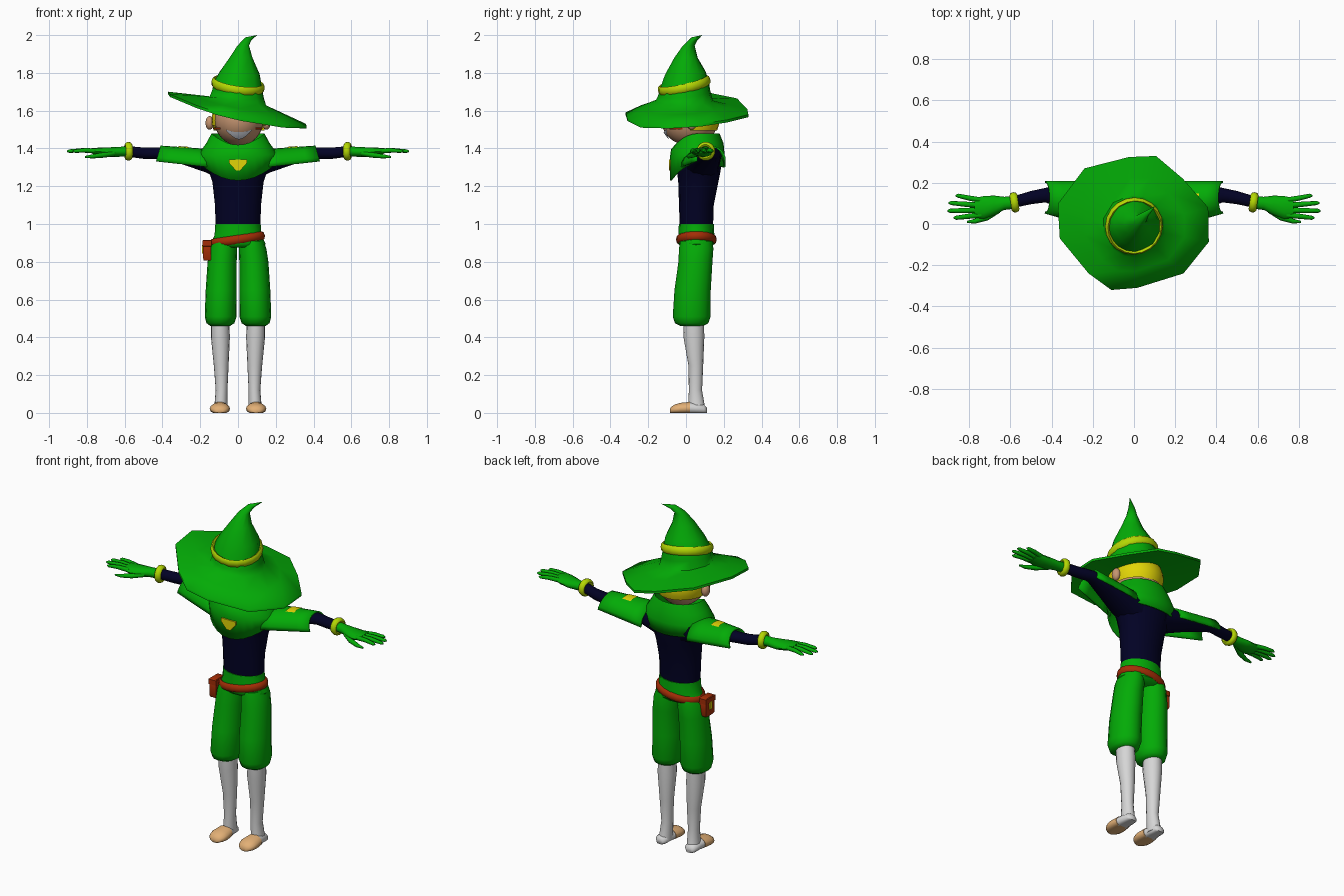
import bpy, bmesh, math
from mathutils import Vector, Euler

if "Cube" in bpy.data.objects:
    bpy.data.objects.remove(bpy.data.objects["Cube"])

def mat(name, r, g, b):
    m = bpy.data.materials.new(name)
    m.diffuse_color = (r, g, b, 1)
    m.use_nodes = True
    m.node_tree.nodes["Principled BSDF"].inputs["Base Color"].default_value = m.diffuse_color
    return m

GREEN = mat("leaf green", 0.001, 0.41, 0.002)
NAVY = mat("dark navy", 0.0005, 0.0005, 0.018)
LIME = mat("lime yellow", 0.46, 0.68, 0.001)
YELLOW = mat("golden yellow", 0.76, 0.66, 0.002)
BROWN = mat("red brown", 0.37, 0.027, 0.002)
SKIN = mat("skin", 0.56, 0.3, 0.165)
WHITE = mat("sock white", 0.67, 0.67, 0.67)
TAN = mat("shoe tan", 0.76, 0.43, 0.18)
GREY = mat("smile grey", 0.6, 0.62, 0.68)
TAU = 2 * math.pi

def make(name, verts, faces, m, mirror=False, thick=0, angle=50):
    me = bpy.data.meshes.new(name)
    me.from_pydata(verts, [], faces)
    me.materials.append(m)
    ob = bpy.data.objects.new(name, me)
    bpy.context.collection.objects.link(ob)
    bpy.ops.object.select_all(action='DESELECT')
    ob.select_set(True)
    bpy.context.view_layer.objects.active = ob
    bpy.ops.object.mode_set(mode='EDIT')
    bpy.ops.mesh.select_all(action='SELECT')
    bpy.ops.mesh.normals_make_consistent(inside=False)
    bpy.ops.object.mode_set(mode='OBJECT')
    bpy.ops.object.shade_smooth_by_angle(angle=math.radians(angle))
    if thick:
        s = ob.modifiers.new("thickness", 'SOLIDIFY')
        s.thickness, s.offset = thick, 0
    if mirror:
        ob.modifiers.new("mirror", 'MIRROR')
    return ob

def loft(name, rings, m, closed=True, caps=True, loop=False, **kw):
    """Skin a list of equal-length point rings."""
    n, k = len(rings[0]), len(rings)
    faces = []
    for a in range(k if loop else k - 1):
        b = (a + 1) % k
        for i in range(n if closed else n - 1):
            j = (i + 1) % n
            faces.append((a * n + i, a * n + j, b * n + j, b * n + i))
    if caps and closed and not loop:
        faces += [tuple(range(n)), tuple(range((k - 1) * n, k * n))]
    return make(name, [p for r in rings for p in r], faces, m, **kw)

def zring(z, cx, cy, rx, ry, n=16):
    return [(cx + rx * math.cos(TAU * i / n), cy + ry * math.sin(TAU * i / n), z) for i in range(n)]

def xring(x, cy, cz, ry, rz, n=12):
    return [(x, cy + ry * math.cos(TAU * i / n), cz + rz * math.sin(TAU * i / n)) for i in range(n)]

def band(name, c, rx, ry, rad, half, rot, m, mirror=False):
    """Rounded hoop with an oval section."""
    e = Euler(rot)
    rings = []
    for i in range(20):
        a, ring = TAU * i / 20, []
        for j in range(8):
            b = TAU * j / 8
            o = rad * math.cos(b)
            p = Vector(((rx + o) * math.cos(a), (ry + o) * math.sin(a), half * math.sin(b)))
            p.rotate(e)
            ring.append(p + Vector(c))
        rings.append(ring)
    return loft(name, rings, m, loop=True, mirror=mirror)

def ellipsoid(name, c, r, m, keep=None, mirror=False):
    rings = []
    for i in range(17):
        t = -math.pi / 2 * 0.99 + math.pi * 0.99 * i / 16
        rings.append(zring(c[2] + r[2] * math.sin(t), c[0], c[1], r[0] * math.cos(t), r[1] * math.cos(t), 24))
    ob = loft(name, rings, m, mirror=mirror)
    if keep:
        bm = bmesh.new()
        bm.from_mesh(ob.data)
        drop = [f for f in bm.faces if not keep(f.calc_center_median())]
        bmesh.ops.delete(bm, geom=drop, context='FACES')
        bm.to_mesh(ob.data)
        bm.free()
    return ob

# Hat: uneven twelve-corner brim running up into a bent cone
rim = [(.36, .08), (.237, .22), (.107, .33), (-.024, .325), (-.24, .27), (-.37, .097),
       (-.36, -.07), (-.22, -.24), (-.11, -.32), (.015, -.31), (.24, -.24), (.363, -.087)]
angles = [math.atan2(y, x) for x, y in rim]
def rim_z(x, y):
    return 1.582 - .23 * x + .2 * x * x + .06 * y
def cone_ring(cx, cy, z, r, tx=0, ty=0):
    return [(cx + r * math.cos(a), cy + r * math.sin(a),
             z + tx * r * math.cos(a) + ty * r * math.sin(a)) for a in angles]
top_rim = [(x, y, rim_z(x, y)) for x, y in rim]
base = cone_ring(0, -.01, 1.652, .152, -.16, 0)
mid = [tuple(Vector(p).lerp(Vector(q), .55)) for p, q in zip(top_rim, base)]
loft("hat", [cone_ring(0, -.01, 1.60, .125, -.16, 0), [(x, y, z - .014) for x, y, z in top_rim],
             top_rim, mid, base, cone_ring(0, -.01, 1.69, .139, -.16, .1),
             cone_ring(0, -.01, 1.735, .13, -.15, .2), cone_ring(.01, -.005, 1.80, .107, -.08, .1),
             cone_ring(.016, 0, 1.88, .062), cone_ring(.028, .015, 1.945, .031),
             cone_ring(.055, .045, 1.98, .016, -.4, -.4), cone_ring(.1, .085, 2.0, .001)], GREEN, angle=65)
band("hat_band", (0, -.01, 1.735), .131, .131, .011, .024, (.22, .14, 0), LIME)

# Head, hair shell and ears
HC, HR = (.005, .02, 1.55), (.13, .15, .135)
ellipsoid("head", HC, HR, SKIN)
ellipsoid("hair", HC, (.145, .157, .142), YELLOW,
          keep=lambda p: (p.y > .035 and p.z > 1.485) or (p.z > 1.53 and p.y > -.06))
ellipsoid("ears", (.15, .03, 1.535), (.022, .026, .036), SKIN, mirror=True)

def face_plate(name, a0, a1, low, high, m, mirror=False):
    rings = []
    for i in range(13):
        u = i / 12
        a, ring = a0 + (a1 - a0) * u, []
        for v in (0, .33, .67, 1):
            z = low(u) + (high(u) - low(u)) * v
            k = math.sqrt(1 - ((z - HC[2]) / (HR[2] + .007)) ** 2)
            ring.append((HC[0] + (HR[0] + .006) * k * math.sin(a),
                         HC[1] - (HR[1] + .006) * k * math.cos(a), z))
        rings.append(ring)
    loft(name, rings, m, closed=False, mirror=mirror)

face_plate("smile", -.58, .58, lambda u: 1.448 + .19 * (u - .5) ** 2,
           lambda u: 1.486 + .06 * (u - .5) ** 2, GREY)
face_plate("cheek_marks", .75, 1.3, lambda u: 1.5, lambda u: 1.511, BROWN, mirror=True)

# Torso and arms
loft("torso", [zring(.98, 0, .055, .118, .088), zring(1.1, 0, .055, .122, .092),
               zring(1.22, 0, .065, .135, .106), zring(1.28, 0, .068, .155, .115),
               zring(1.33, 0, .068, .18, .12), zring(1.385, 0, .07, .13, .09)], NAVY)
loft("arms", [xring(.08, .08, 1.315, .1, .085), xring(.17, .09, 1.335, .092, .062),
              xring(.3, .118, 1.36, .07, .042), xring(.4, .138, 1.374, .045, .032),
              xring(.43, .14, 1.375, .035, .031),
              xring(.5, .128, 1.375, .032, .03), xring(.59, .105, 1.385, .028, .028)], NAVY, mirror=True)
band("cuffs", (.58, .105, 1.385), .036, .036, .014, .019, (0, math.pi / 2, -.15), LIME, mirror=True)

# Gloves: palm, four fingers and a thumb
loft("gloves", [xring(.575, .105, 1.385, .03, .028), xring(.63, .1, 1.382, .032, .026),
                xring(.68, .09, 1.38, .048, .026), xring(.73, .08, 1.383, .055, .022),
                xring(.775, .079, 1.387, .048, .014)], GREEN, mirror=True)
for i, (y0, x1, y1) in enumerate([(.115, .865, .137), (.09, .9, .102), (.067, .905, .064), (.044, .875, .03)]):
    loft("finger_%d" % (i + 1), [xring(.74, y0, 1.386, .014, .013, 8),
         xring((.74 + x1) / 2, (y0 + y1) / 2, 1.39, .0125, .012, 8),
         xring(x1 - .012, y1, 1.386, .01, .009, 8), xring(x1, y1, 1.385, .004, .004, 8)], GREEN, mirror=True)
loft("thumb", [xring(.65, .075, 1.375, .02, .015, 8), xring(.71, .035, 1.365, .018, .014, 8),
               xring(.77, .014, 1.358, .012, .011, 8), xring(.81, .01, 1.355, .005, .005, 8)], GREEN, mirror=True)

# Cowl with a dipped front rim and pointed hem
def cowl_ring(z, rx, ry, front, back=0):
    ring = []
    for i in range(28):
        a = TAU * i / 28
        f = -math.sin(a)
        ring.append((rx * math.cos(a), .06 - ry * f, z + (front if f > 0 else back) * f * f))
    return ring
loft("cowl", [cowl_ring(1.39, .105, .09, -.01), cowl_ring(1.475, .14, .118, -.06),
              cowl_ring(1.425, .165, .135, -.03), cowl_ring(1.37, .205, .14, -.01),
              cowl_ring(1.32, .2, .14, -.09, -.02)], GREEN, caps=False, thick=.008)
tri = [(-.047, 1.342), (.047, 1.342), (.049, 1.325), (.012, 1.283), (-.012, 1.283), (-.049, 1.325)]
loft("chest_emblem", [[(x, -.091, z) for x, z in tri], [(x, -.082, z) for x, z in tri]], YELLOW)

# Draped sleeves, open below, each with a patch on top
def sleeve_ring(t, a0, a1, grow=0, n=12):
    ring = []
    for i in range(n + 1):
        a = math.radians(a0 + (a1 - a0) * i / n)
        ring.append((.15 + .28 * t - .02 * t * math.sin(a),
                     .09 + .04 * t + (.115 - .04 * t + grow) * math.cos(a),
                     1.31 + .03 * t + (.082 - .012 * t + grow) * math.sin(a)))
    return ring
loft("sleeves", [sleeve_ring(t / 4, -5, 187) for t in range(5)], GREEN, closed=False, thick=.01, mirror=True)
loft("sleeve_patches", [sleeve_ring(t, 70, 112, .009, 5) for t in (.43, .53, .63)], YELLOW,
     closed=False, mirror=True)

# Breeches, belt and pouch
loft("breeches_waist", [zring(1.0, 0, .055, .12, .093), zring(.94, 0, .055, .124, .095),
                        zring(.895, 0, .055, .146, .096), zring(.875, 0, .053, .135, .075)], GREEN)
loft("breeches_legs", [zring(.91, .073, .055, .062, .085), zring(.87, .077, .054, .073, .091),
                       zring(.8, .084, .05, .077, .09),
                       zring(.65, .089, .035, .082, .096), zring(.51, .092, .03, .084, .1),
                       zring(.475, .093, .03, .074, .088), zring(.46, .094, .032, .052, .06)],
     GREEN, mirror=True)
band("belt", (-.003, .055, .918), .133, .094, .014, .023, (0, -.15, 0), BROWN)
def box(name, c, s, m):
    rings = [[(c[0] + s[0] * x * k, c[1] + s[1] * y * k, c[2] + s[2] * z)
              for x, y in ((-1, -1), (1, -1), (1, 1), (-1, 1))]
             for z, k in ((-1, .85), (-.8, 1), (.8, 1), (1, .85))]
    loft(name, rings, m, angle=30)
box("pouch", (-.163, .035, .858), (.021, .04, .052), BROWN)
box("pouch_flap", (-.163, .035, .898), (.024, .043, .018), BROWN)
box("pouch_clasp", (-.186, .035, .866), (.004, .013, .022), YELLOW)

# Stockings and shoes
loft("stockings", [zring(.5, .095, .04, .048, .055), zring(.4, .093, .042, .05, .055),
                   zring(.25, .089, .052, .039, .039), zring(.12, .087, .05, .031, .035),
                   zring(.05, .09, .055, .034, .042), zring(.012, .092, .058, .036, .046)],
     WHITE, mirror=True)
def foot_ring(y, w, h, n=14):
    return [(.096 + w * math.cos(TAU * i / n), y,
             max(0, h * (.4 + .6 * math.sin(TAU * i / n)))) for i in range(n)]
loft("heels", [foot_ring(.11, .02, .03), foot_ring(.095, .035, .045), foot_ring(.05, .038, .055),
               foot_ring(.01, .046, .058)], WHITE, mirror=True)
loft("toes", [foot_ring(.02, .047, .059), foot_ring(-.03, .054, .054), foot_ring(-.06, .048, .045),
              foot_ring(-.078, .034, .033), foot_ring(-.086, .014, .018)], TAN, mirror=True)
